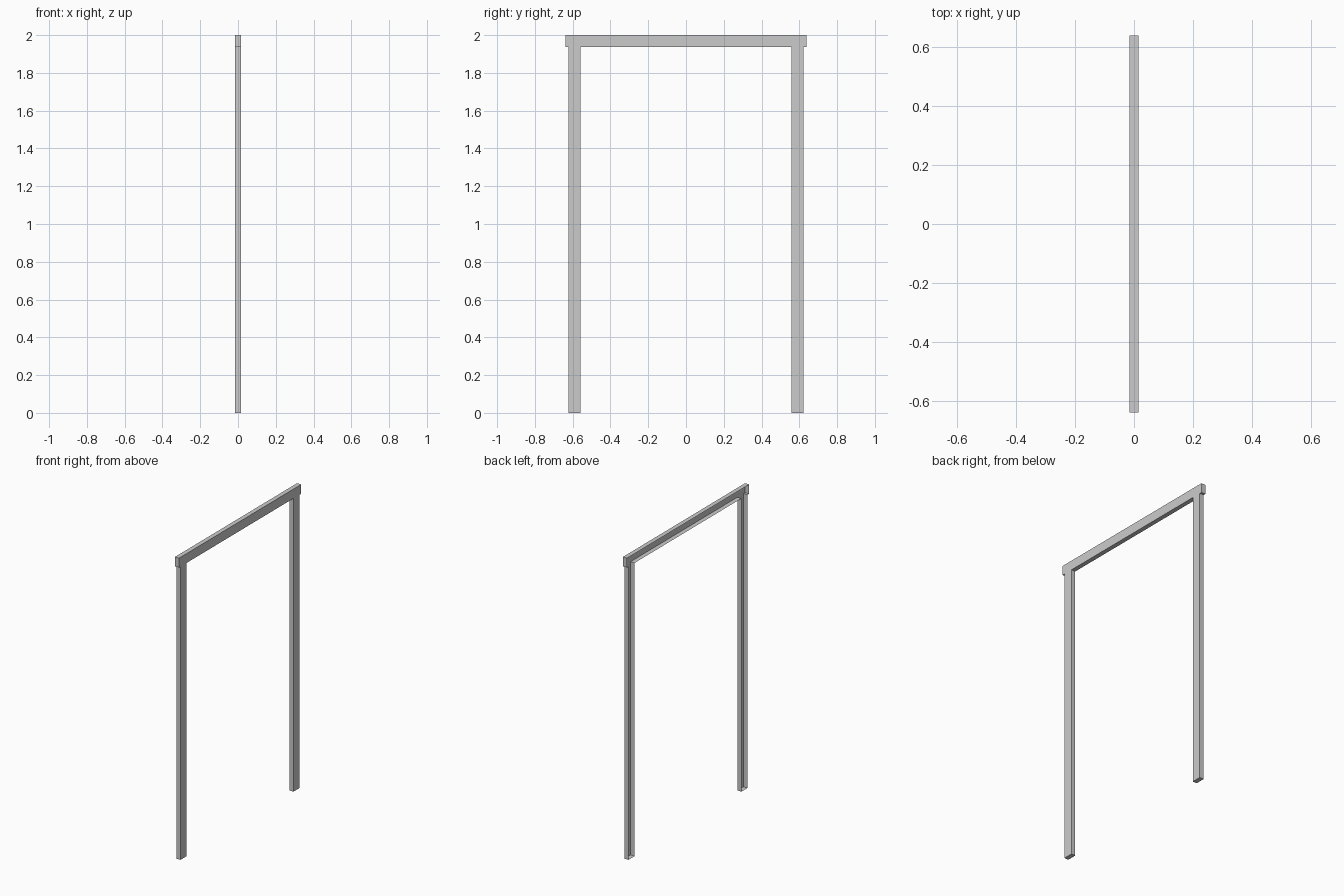
import bpy, bmesh

if "Cube" in bpy.data.objects:
    bpy.data.objects.remove(bpy.data.objects["Cube"])

DEPTH = 0.03          # thickness along x
HEAD_Y = 0.638        # half length of the header
LEG_OUT, LEG_IN = 0.622, 0.558
HEAD_Z, TOP_Z = 1.938, 2.0

# Half outline in (y, z): header end, shoulder, leg, inner corner
half = [(HEAD_Y, TOP_Z), (HEAD_Y, HEAD_Z), (LEG_OUT, HEAD_Z),
        (LEG_OUT, 0.0), (LEG_IN, 0.0), (LEG_IN, HEAD_Z)]
outline = half + [(-y, z) for y, z in reversed(half)]

bm = bmesh.new()
front = [bm.verts.new((DEPTH / 2, y, z)) for y, z in outline]
back = [bm.verts.new((-DEPTH / 2, y, z)) for y, z in outline]

# Flat face panel on +x, facing outwards
panel = bm.faces.new(front)
panel.normal_update()
if panel.normal.x < 0:
    panel.normal_flip()

# Returns around the edge; the back (-x) stays open
n = len(outline)
for i in range(n):
    j = (i + 1) % n
    bm.faces.new((front[i], front[j], back[j], back[i]))
bm.normal_update()
bmesh.ops.recalc_face_normals(bm, faces=bm.faces[:])
if panel.normal.x < 0:
    bmesh.ops.reverse_faces(bm, faces=bm.faces[:])

mesh = bpy.data.meshes.new("door_casing")
bm.to_mesh(mesh)
bm.free()
casing = bpy.data.objects.new("door_casing", mesh)
bpy.context.collection.objects.link(casing)
